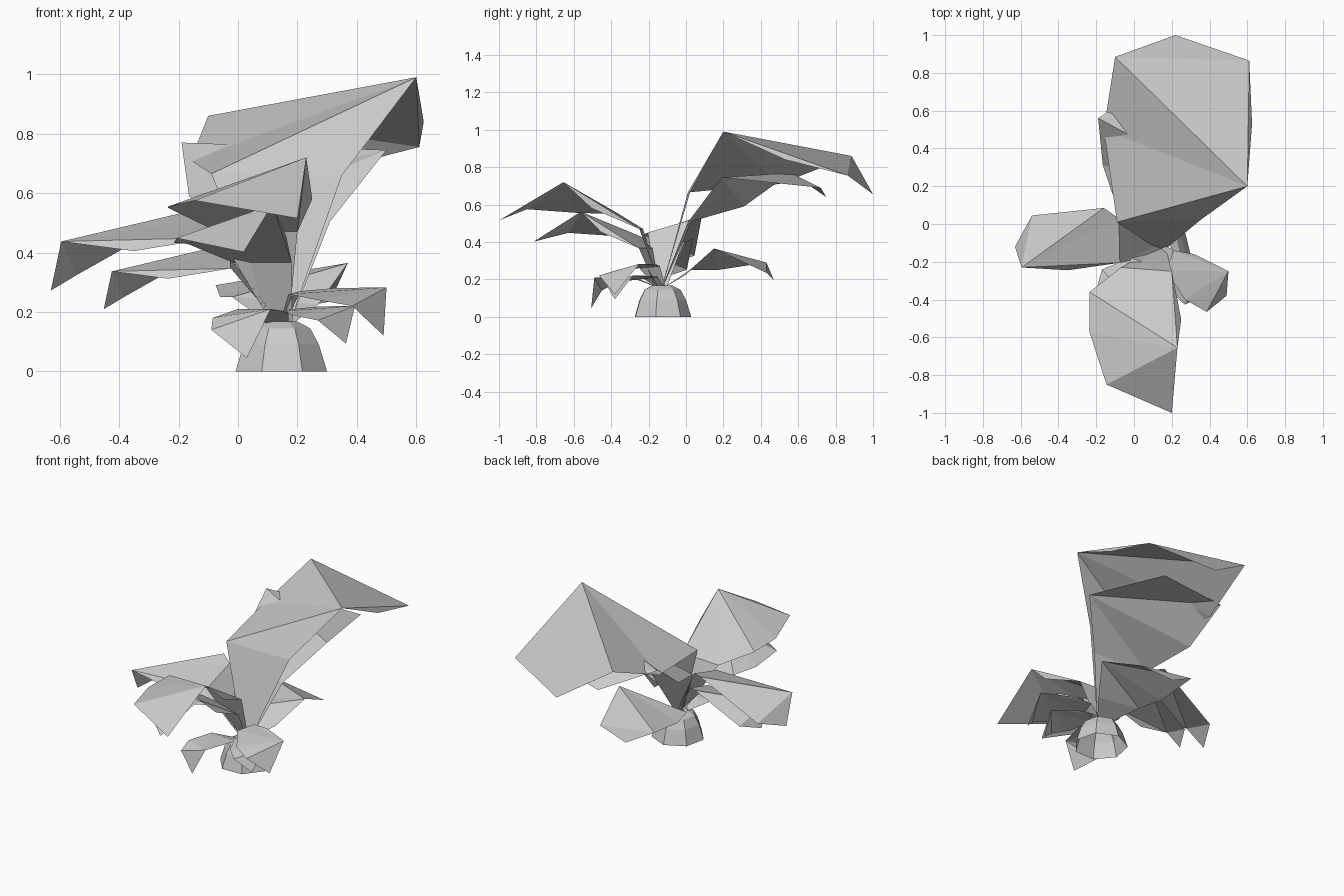
import bpy, bmesh
from math import radians, cos, sin, tau
from mathutils import Matrix, Vector

if "Cube" in bpy.data.objects:
    bpy.data.objects.remove(bpy.data.objects["Cube"])

ROOT = Vector((0.145, -0.13, 0))


def finish(name, bm):
    bmesh.ops.recalc_face_normals(bm, faces=bm.faces)
    mesh = bpy.data.meshes.new(name)
    bm.to_mesh(mesh)
    bm.free()
    obj = bpy.data.objects.new(name, mesh)
    bpy.context.collection.objects.link(obj)
    return obj


def leaf(name, peak, outline, scale=1.0, turn=0, shift=(0, 0, 0), tip=None):
    """Folded leaf: facets fan out from its high corner round the outline
    (side edge, two neck points, blade). The neck tapers down to the root.
    tip is the index of a blade point folded down on its own."""
    edge, neck, blade = outline
    pts = [Vector(p) for p in edge + neck + blade]
    n = len(edge)
    across = pts[n] - pts[n + 1]
    across.z = 0
    across = across.normalized() * 0.025
    foot = ROOT + Vector((0, 0, 0.15 / scale))
    move = (Matrix.Translation(ROOT + Vector(shift))
            @ Matrix.Rotation(radians(turn), 4, 'Z')
            @ Matrix.Scale(scale, 4) @ Matrix.Translation(-ROOT))
    bm = bmesh.new()
    top = bm.verts.new(move @ Vector(peak))
    v = [bm.verts.new(move @ p) for p in pts]
    f1, f2 = [bm.verts.new(move @ p) for p in (foot + across, foot - across)]
    right, left = v[n], v[n + 1]
    if tip is not None:
        t = n + 2 + tip
        bm.faces.new((v[t - 1], v[t], v[t + 1]))
        v.pop(t)
    for a, b in zip(v, v[1:]):
        bm.faces.new((top, a, b))
    # stalk below the blade
    bm.faces.new((right, f1, f2))
    bm.faces.new((right, f2, left))
    return finish(name, bm)


# Bulb: open seven-sided dome
bm = bmesh.new()
rings = []
for r, z in ((0.158, 0), (0.13, 0.09), (0.10, 0.145), (0.055, 0.168)):
    rings.append([bm.verts.new(ROOT + Vector((r * cos(tau * i / 7 - 1.1),
                                              r * sin(tau * i / 7 - 1.1), z)))
                  for i in range(7)])
for lo, hi in zip(rings, rings[1:]):
    for i in range(7):
        j = (i + 1) % 7
        bm.faces.new((lo[i], lo[j], hi[j], hi[i]))
finish("bulb", bm)

# Rear leaves
leaf("rear_leaf_upper", (.6, .2, .99), (
    [], [(.35, .02, .66), (-.09, .01, .665)],
    [(-.16, .5, .71), (-.1, .885, .86), (.22, 1, .655),
     (.61, .865, .755), (.625, .53, .84)]), tip=2)
leaf("rear_leaf_middle", (.5, .19, .745), (
    [], [(.31, .01, .505), (-.07, .03, .51)],
    [(-.165, .31, .59), (-.19, .56, .77), (.1, .75, .64),
     (.37, .72, .69)]), tip=2)
leaf("rear_leaf_lower", (.37, .15, .365), (
    [], [(.27, .0, .225), (-.02, .02, .25)],
    [(-.06, .17, .25), (-.075, .43, .29), (.1, .47, .195),
     (.31, .43, .235)]), tip=2)

# Front leaves: the lower one is a smaller, turned copy
front = ([(.25, -.505, .58)], [(.2, -.25, .47), (-.07, -.23, .47)],
         [(-.235, -.36, .55), (-.235, -.575, .555),
          (-.145, -.85, .575), (.2, -1, .515)])
leaf("front_leaf_upper", (.23, -.655, .72), front)
leaf("front_leaf_lower", (.23, -.655, .72), front, 0.78, -16, (.02, -.02, 0))

# Left pair
left = ([(-.35, -.245, .405)], [(-.075, -.205, .45), (-.08, .03, .52)],
        [(-.16, .085, .54), (-.54, .045, .326), (-.63, -.12, .272)])
leaf("left_leaf_upper", (-.595, -.23, .437), left)
leaf("left_leaf_lower", (-.595, -.23, .437), left, 0.77)

# Small right pair
right = ([(.32, -.16, .28)], [(.21, -.14, .27), (.17, -.25, .26)],
         [(.27, -.4, .24), (.385, -.465, .22), (.49, -.38, .12)])
leaf("right_leaf_upper", (.5, -.25, .283), right)
leaf("right_leaf_lower", (.5, -.25, .283), right, 0.78, -13)

# Small drooping leaf in front
leaf("drooping_leaf", (.11, -.49, .21), (
    [], [(.17, -.27, .2), (-.0, -.27, .21)],
    [(-.085, -.38, .18), (-.09, -.45, .14), (.03, -.507, .045)]))
